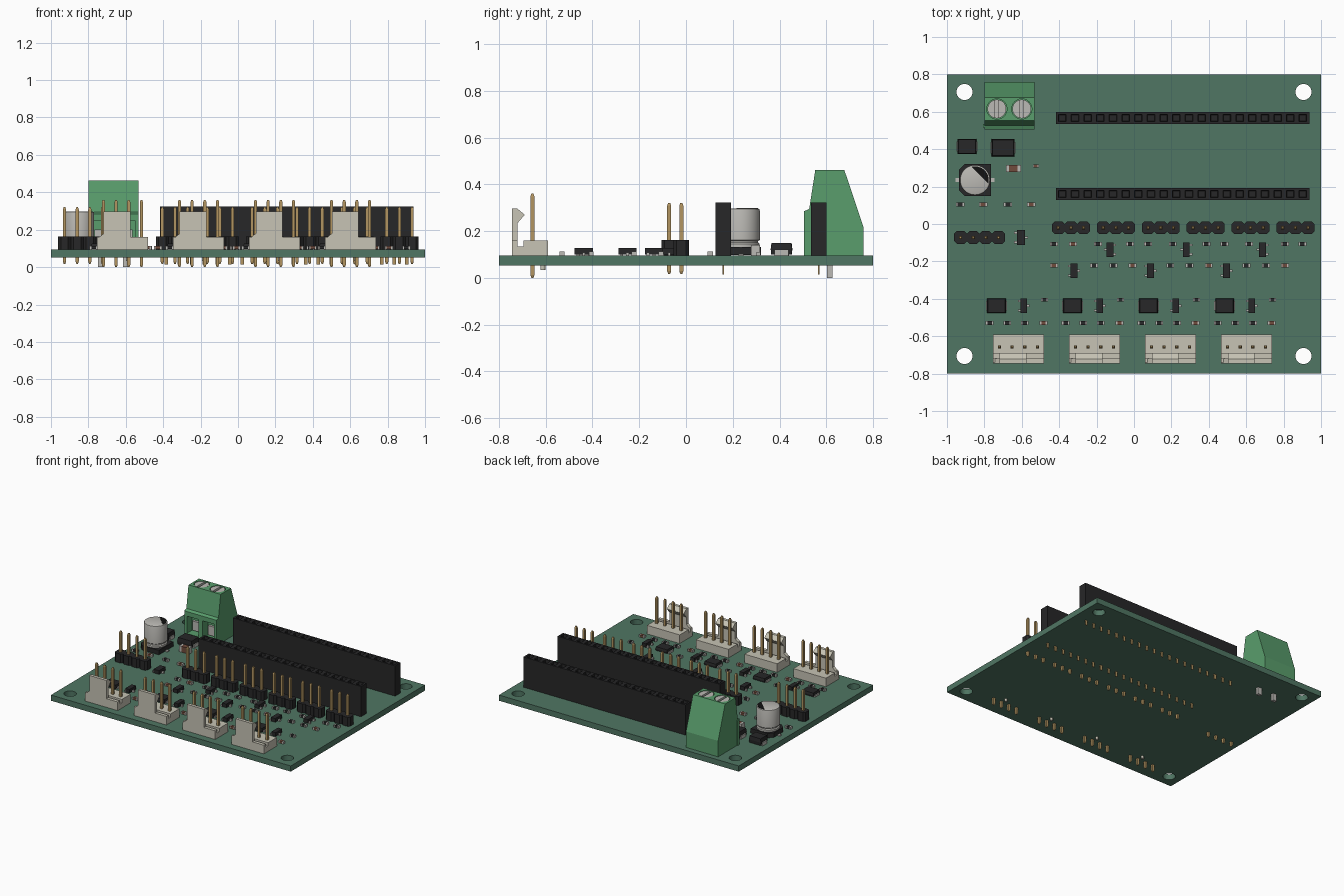
import bpy, bmesh, math
from mathutils import Matrix, Vector

if "Cube" in bpy.data.objects:
    bpy.data.objects.remove(bpy.data.objects["Cube"])

TOP, BOT, P = 0.095, 0.0525, 0.0677      # board faces, pin pitch
COLS = dict(board=(.08, .18, .125), green=(.1, .34, .15), black=(.02, .02, .021), dark=(.006, .006, .006),
            gold=(.45, .3, .12), cream=(.57, .55, .46), silver=(.5, .49, .46), brown=(.16, .07, .045))
MATS = {}
for n, c in COLS.items():
    MATS[n] = bpy.data.materials.new(n)
    MATS[n].diffuse_color = (*c, 1)


def box(bm, x0, x1, y0, y1, z0, z1):
    m = Matrix.Translation(((x0 + x1) / 2, (y0 + y1) / 2, (z0 + z1) / 2)) @ Matrix.Diagonal((x1 - x0, y1 - y0, z1 - z0, 1))
    bmesh.ops.create_cube(bm, size=1, matrix=m)


def loft(bm, rings):
    vs = [[bm.verts.new(p) for p in r] for r in rings]
    n = len(vs[0])
    for a, b in zip(vs, vs[1:]):
        for i in range(n):
            bm.faces.new((a[i], a[(i + 1) % n], b[(i + 1) % n], b[i]))
    bm.faces.new(vs[0][::-1])
    bm.faces.new(vs[-1])


def prism(bm, pts, axis, a, b):
    put = {'x': lambda p, t: (t, *p), 'y': lambda p, t: (p[0], t, p[1]), 'z': lambda p, t: (*p, t)}[axis]
    loft(bm, [[put(p, t) for p in pts] for t in (a, b)])


def circle(x, y, r, n=32, start=0, span=math.tau):
    return [(x + r * math.cos(start + span * i / n), y + r * math.sin(start + span * i / n)) for i in range(n)]


def pin(bm, x, y, z0, z1, w=.0085, tip=.012):
    loft(bm, [[(x + sx * s, y + sy * s, z) for sx, sy in ((-1, -1), (1, -1), (1, 1), (-1, 1))]
              for z, s in ((z0, w * .5), (z0 + tip, w), (z1 - tip, w), (z1, w * .5))])


def finish(name, bm, mat, smooth=False):
    bmesh.ops.recalc_face_normals(bm, faces=bm.faces)
    me = bpy.data.meshes.new(name)
    bm.to_mesh(me)
    bm.free()
    ob = bpy.data.objects.new(name, me)
    bpy.context.collection.objects.link(ob)
    me.materials.append(MATS[mat])
    if smooth:
        bpy.context.view_layer.objects.active = ob
        ob.select_set(True)
        bpy.ops.object.shade_smooth_by_angle()
        ob.select_set(False)
    return ob


def cut(ob, bm):
    c = finish(ob.name + "_cutter", bm, 'dark')
    c.hide_render = True
    c.hide_set(True)
    m = ob.modifiers.new("cut", 'BOOLEAN')
    m.object, m.solver = c, 'EXACT'
    ob.data = bpy.data.meshes.new_from_object(ob.evaluated_get(bpy.context.evaluated_depsgraph_get()))
    ob.modifiers.clear()
    bpy.data.objects.remove(c)


# Board with four mounting holes
bm = bmesh.new()
box(bm, -1, 1, -.8, .8, BOT, TOP)
board = finish("circuit_board", bm, 'board')
bm = bmesh.new()
for x in (-.906, .906):
    for y in (-.706, .706):
        prism(bm, circle(x, y, .043), 'z', 0, .2)
cut(board, bm)

# Two long female sockets with recessed contacts
for k, y in enumerate((.567, .16)):
    bm = bmesh.new()
    cx = .26
    bmesh.ops.create_grid(bm, x_segments=20, y_segments=1, size=1,
                          matrix=Matrix.Translation((cx, y, .323)) @ Matrix.Diagonal((10 * P, .033, 1, 1)))
    top = bm.faces[:]
    rim = [e for e in bm.edges if e.is_boundary]
    r = bmesh.ops.extrude_edge_only(bm, edges=rim)
    bmesh.ops.translate(bm, verts=[v for v in r['geom'] if isinstance(v, bmesh.types.BMVert)], vec=(0, 0, TOP - .323))
    bmesh.ops.holes_fill(bm, edges=[e for e in bm.edges if e.is_boundary], sides=0)
    bmesh.ops.inset_individual(bm, faces=top, thickness=.019)
    bmesh.ops.inset_individual(bm, faces=top, thickness=.004, depth=-.03)
    finish(f"female_socket_{k + 1}", bm, 'black')
    bm = bmesh.new()
    for i in range(20):
        x = cx + (i - 9.5) * P
        box(bm, x - .009, x + .009, y - .003, y + .003, .015, TOP)
    finish(f"socket_legs_{k + 1}", bm, 'gold')


# Male pin headers
def header(name, cx, y, n):
    body, pins = bmesh.new(), bmesh.new()
    h, c = P / 2, P / 2 - .014
    for i in range(n):
        x = cx + (i - (n - 1) / 2) * P
        oct8 = [(c, -h), (h, -c), (h, c), (c, h), (-c, h), (-h, c), (-h, -c), (-c, -h)]
        prism(body, [(x + a, y + b) for a, b in oct8], 'z', TOP, .163)
        pin(pins, x, y, .017, .321)
    finish(name, body, 'black')
    finish(name + "_pins", pins, 'gold')


for i in range(6):
    header(f"three_pin_header_{i + 1}", -.337 + .24 * i, -.02, 3)
header("four_pin_header", -.826, -.072, 4)

# Locking wire connectors along the front edge
for k in range(4):
    c = -.618 + .4065 * k
    bm = bmesh.new()
    prism(bm, [(-.74, TOP), (-.74, .16), (-.72, .16), (-.72, .135), (-.695, .135), (-.695, .16), (-.59, .16),
               (-.59, TOP)], 'x', c - .136, c + .136)
    prism(bm, [(c - .136, TOP), (c + .136, TOP), (c + .136, .16), (c + .042, .16), (c + .042, .24), (c - .1, .24),
               (c - .1, .18), (c - .136, .15)], 'y', -.745, -.72)
    prism(bm, [(-.745, .235), (-.745, .297), (-.722, .297), (-.69, .27), (-.72, .235)], 'x', c - .1, c + .042)
    prism(bm, circle(c + .03, -.612, .01, 12), 'z', .033, TOP)
    finish(f"wire_connector_{k + 1}", bm, 'cream')
    bm = bmesh.new()
    for i in range(4):
        pin(bm, c + (i - 1.5) * P, -.657, 0, .36)
    finish(f"connector_pins_{k + 1}", bm, 'gold')

# Two-way screw terminal
bm = bmesh.new()
prism(bm, [(.505, TOP), (.505, .285), (.527, .295), (.553, .462), (.677, .462), (.76, .215), (.76, TOP)],
      'x', -.8, -.532)
term = finish("screw_terminal", bm, 'green')
bm = bmesh.new()
for x in (-.733, -.6):
    prism(bm, circle(x, .615, .054), 'z', .43, .5)
    box(bm, x - .048, x + .048, .48, .57, .12, .25)
cut(term, bm)
bm = bmesh.new()
box(bm, -.806, -.798, .515, .535, TOP, .285)
finish("terminal_key", bm, 'green')
for k, x in enumerate((-.733, -.6)):
    bm = bmesh.new()
    # screw head: two half discs either side of a slot
    a = math.asin(.009 / .05)
    for s in (0, math.pi):
        t = s - math.pi / 2 + a
        pts = circle(x, .615, .05, 20, t, (math.pi - 2 * a) * 20 / 19)
        prism(bm, pts, 'z', .43, .46)
    prism(bm, circle(x, .615, .05), 'z', .428, .445)
    box(bm, x - .016, x + .016, .604, .627, 0, TOP)
    box(bm, x - .035, x + .035, .552, .572, .13, .2)
    finish(f"terminal_screw_{k + 1}", bm, 'silver')

# Electrolytic can capacitor
cx, cy = -.85, .235
bm = bmesh.new()
b, ch = .086, .055
prism(bm, [(cx + u, cy + v) for u, v in ((-b, -ch), (-ch, -b), (b, -b), (b, b), (-ch, b), (-b, ch))], 'z', TOP + .003, .132)
finish("capacitor_base", bm, 'black')
bm = bmesh.new()
prof = [(.08, .125), (.08, .145), (.074, .151), (.074, .157), (.081, .163), (.081, .287), (.079, .294), (.072, .297)]
loft(bm, [[(*p, z) for p in circle(cx, cy, r, 40)] for r, z in prof])
finish("capacitor_can", bm, 'silver', True)
bm = bmesh.new()
prism(bm, circle(cx, cy, .073, 20, math.radians(-15), math.radians(120) * 20 / 19), 'z', .295, .2985)
finish("capacitor_mark", bm, 'dark')
bm = bmesh.new()
box(bm, cx - .105, cx + .105, cy - .01, cy + .01, TOP, TOP + .008)
finish("capacitor_leads", bm, 'silver')

# Surface-mount chips, gathered by colour
body = {m: bmesh.new() for m in ('black', 'brown')}
metal = bmesh.new()


def chip(x, y, w, d, h, mat='black'):
    e = w * .22
    box(body[mat], x - w / 2 + e, x + w / 2 - e, y - d / 2, y + d / 2, TOP + .001, TOP + h)
    for s in (-1, 1):
        a, c = sorted((x + s * w / 2, x + s * (w / 2 - e)))
        box(metal, a, c, y - d / 2, y + d / 2, TOP, TOP + h + .0005)


def diode(x, y, w, d, h):
    i, j = w / 2 - .006, d / 2
    loft(body['black'], [[(x + a * i * s, y + q * j * s, z) for a, q in ((-1, -1), (1, -1), (1, 1), (-1, 1))]
                         for z, s in ((TOP + .004, .94), (TOP + h * .5, 1), (TOP + h, .92))])
    box(metal, x - w / 2, x + w / 2, y - d * .33, y + d * .33, TOP, TOP + h * .45)


def transistor(x, y, w, side):
    box(body['black'], x - w / 2, x + w / 2, y - .039, y + .039, TOP + .004, TOP + .032)
    for s, yy in ((side, 0), (-side, -.025), (-side, .025)):
        a, c = sorted((x, x + s * (w / 2 + .014)))
        box(metal, a, c, y + yy - .006, y + yy + .006, TOP, TOP + .014)


chip(-.645, .297, .08, .038, .045, 'brown')
chip(-.525, .31, .032, .016, .016, 'brown')
for i, x in enumerate((-.93, -.807, -.674, -.55)):
    chip(x, .104, .045, .022, .018, 'brown' if i % 2 else 'black')
diode(-.893, .415, .112, .08, .055)
diode(-.70, .408, .134, .092, .055)
transistor(-.604, -.072, .045, 1)
for k in range(3):
    o = .4075 * k
    transistor(-.128 + o, -.137, .037, -1)
    transistor(-.32 + o, -.25, .037, 1)
    for x, m in ((-.428, 'black'), (-.326, 'brown'), (-.193, 'black')) if k == 0 else ((-.428, 'black'), (-.332, 'black'), (-.2, 'black')):
        chip(x + o, -.107, .042, .022, .018, m)
    for x, m in ((-.214, 'black'), (-.11, 'black'), (-.008, 'brown')):
        chip(x + o, -.222, .042, .022, .018, m)
for x, m in ((.807, 'black'), (.9, 'black'), (-.023 + .0, 'black')):
    chip(x, -.107, .042, .022, .018, m)
chip(-.428, -.222, .042, .022, .018, 'brown')
for k in range(4):
    o = .4065 * k
    diode(-.735 + o, -.437, .112, .08, .032)
    transistor(-.59 + o, -.437, .034, 1)
    chip(-.478 + o, -.405, .038, .02, .018)
    for i, x in enumerate((-.772, -.678, -.584, -.484)):
        chip(x + o, -.53, .042, .022, .018, 'brown' if i == 3 else 'black')
for m, b in body.items():
    finish(f"chip_bodies_{m}", b, m)
finish("chip_contacts", metal, 'silver')

for m in bpy.data.materials:
    if m.users and not m.is_grease_pencil:
        m.use_nodes = True
        m.node_tree.nodes["Principled BSDF"].inputs["Base Color"].default_value = m.diffuse_color
